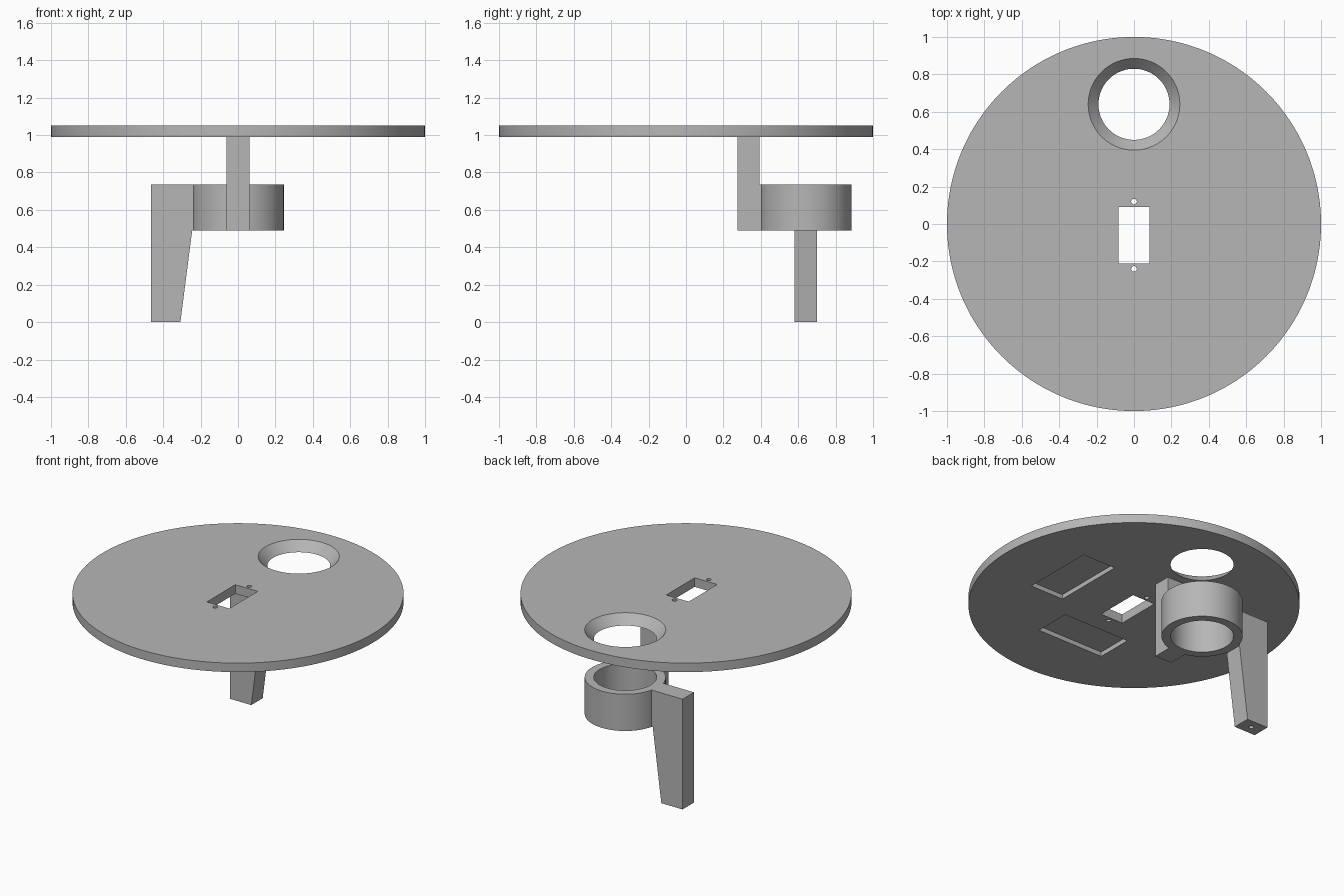
import bpy
import bmesh

if "Cube" in bpy.data.objects:
    bpy.data.objects.remove(bpy.data.objects["Cube"])

GREY = (0.47, 0.47, 0.47, 1)
grey = bpy.data.materials.new("plain_grey")
grey.diffuse_color = GREY
grey.use_nodes = True
grey.node_tree.nodes["Principled BSDF"].inputs["Base Color"].default_value = GREY

TABLE_BOTTOM, TABLE_TOP = 0.99, 1.05
RING_BOTTOM, RING_TOP = 0.49, 0.735
HOLE_Y, BORE, RIM = 0.64, 0.19, 0.245


def finish(name, bm):
    bmesh.ops.recalc_face_normals(bm, faces=bm.faces)
    mesh = bpy.data.meshes.new(name)
    bm.to_mesh(mesh)
    bm.free()
    mesh.materials.append(grey)
    obj = bpy.data.objects.new(name, mesh)
    bpy.context.collection.objects.link(obj)
    return obj


def extrude(name, points, direction):
    """Close a flat outline and pull it along a direction."""
    bm = bmesh.new()
    face = bm.faces.new([bm.verts.new(p) for p in points])
    new = bmesh.ops.extrude_face_region(bm, geom=[face])["geom"]
    moved = [g for g in new if isinstance(g, bmesh.types.BMVert)]
    bmesh.ops.translate(bm, verts=moved, vec=direction)
    return finish(name, bm)


def box(name, x0, x1, y0, y1, z0, z1):
    corners = [(x0, y0, z0), (x1, y0, z0), (x1, y1, z0), (x0, y1, z0)]
    return extrude(name, corners, (0, 0, z1 - z0))


def cylinder(name, x, y, z0, z1, r0, r1=None, sides=96):
    bm = bmesh.new()
    bmesh.ops.create_cone(bm, cap_ends=True, segments=sides, radius1=r0,
                          radius2=r0 if r1 is None else r1, depth=z1 - z0)
    bmesh.ops.translate(bm, verts=bm.verts, vec=(x, y, (z0 + z1) / 2))
    return finish(name, bm)


def combine(target, tool, operation="DIFFERENCE"):
    mod = target.modifiers.new("combine", "BOOLEAN")
    mod.operation, mod.solver, mod.object = operation, "EXACT", tool
    bpy.context.view_layer.objects.active = target
    bpy.ops.object.modifier_apply(modifier=mod.name)
    bpy.data.objects.remove(tool)


def smooth(obj):
    bpy.ops.object.select_all(action="DESELECT")
    obj.select_set(True)
    bpy.context.view_layer.objects.active = obj
    bpy.ops.object.shade_smooth_by_angle(angle=0.5)


# Round table top with a funnel hole
table_top = cylinder("table_top", 0, 0, TABLE_BOTTOM, TABLE_TOP, 1, sides=160)
thick = TABLE_TOP - TABLE_BOTTOM
flare = RIM - BORE
combine(table_top, cylinder("funnel_cutter", 0, HOLE_Y, TABLE_BOTTOM - thick,
                            TABLE_TOP + thick, BORE - flare, RIM + flare))

# Central slot and its two screw holes
combine(table_top, box("slot_cutter", -0.083, 0.083, -0.21, 0.09, 0.9, 1.1))
for y in (-0.24, 0.12):
    combine(table_top, cylinder("screw_cutter", 0, y, 0.9, 1.1, 0.015, sides=24))

# Shallow pockets under the table top
POCKET_ROOF = TABLE_BOTTOM + 0.03
for x0, x1, y0, y1 in ((0.38, 0.625, -0.22, 0.27),
                       (-0.625, -0.38, -0.22, 0.27),
                       (-0.245, 0.245, -0.6, -0.355)):
    combine(table_top, box("pocket_cutter", x0, x1, y0, y1, 0.9, POCKET_ROOF))
smooth(table_top)

# Ring holder with hanging post, side leg and a through bore
ring_holder = cylinder("ring_holder", 0, HOLE_Y, RING_BOTTOM, RING_TOP, RIM)
post_profile = [(-0.062, 0.275, RING_BOTTOM), (-0.062, 0.42, RING_BOTTOM),
                (-0.062, 0.42, RING_TOP), (-0.062, 0.392, RING_TOP),
                (-0.062, 0.392, TABLE_BOTTOM), (-0.062, 0.275, TABLE_BOTTOM)]
combine(ring_holder, extrude("post", post_profile, (0.124, 0, 0)), "UNION")
leg_profile = [(-0.465, 0.58, 0), (-0.308, 0.58, 0), (-0.245, 0.58, RING_BOTTOM),
               (-0.215, 0.58, RING_BOTTOM), (-0.215, 0.58, RING_TOP),
               (-0.465, 0.58, RING_TOP)]
combine(ring_holder, extrude("leg", leg_profile, (0, 0.12, 0)), "UNION")
combine(ring_holder, cylinder("bore_cutter", 0, HOLE_Y, 0.4, 0.8, BORE))
combine(ring_holder, cylinder("pin_cutter", -0.387, HOLE_Y, -0.1, 0.15, 0.015, sides=24))
smooth(ring_holder)
